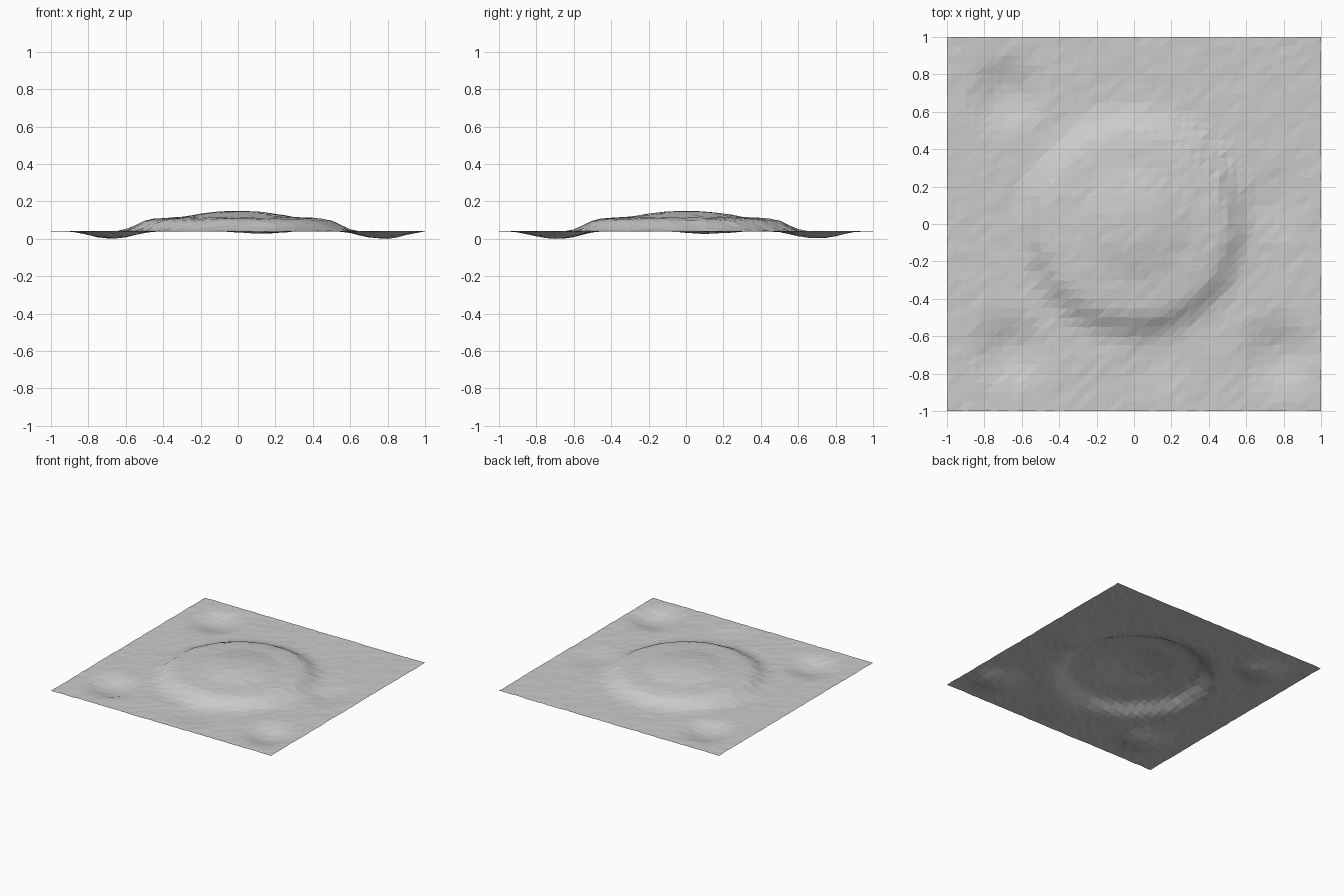
import bpy, bmesh, math, random
from mathutils import Vector, noise

if "Cube" in bpy.data.objects:
    bpy.data.objects.remove(bpy.data.objects["Cube"])

random.seed(4)
N = 40  # grid cells per side

# stepped mound: radius, height above the flat ground
PROFILE = [(0, 0.108), (0.1, 0.106), (0.2, 0.094), (0.3, 0.077), (0.4, 0.071),
           (0.46, 0.066), (0.51, 0.054), (0.56, 0.026), (0.61, 0.006), (0.66, 0)]
# hollows: x, y, radius, depth
HOLLOWS = [(-0.68, 0.7, 0.25, 0.04), (-0.67, -0.68, 0.25, 0.04),
           (0.77, -0.7, 0.26, 0.04), (0.12, -0.74, 0.24, 0.013),
           (0.74, 0.12, 0.24, 0.013)]


def mound(r):
    for (r0, h0), (r1, h1) in zip(PROFILE, PROFILE[1:]):
        if r <= r1:
            return h0 + (h1 - h0) * (r - r0) / (r1 - r0)
    return 0.0


def height(x, y):
    z = 0.046 + mound(math.hypot(x, y))
    for hx, hy, rad, depth in HOLLOWS:
        d = math.hypot(x - hx, y - hy) / rad
        if d < 1:
            z -= depth * 0.5 * (1 + math.cos(math.pi * d))
    edge = min(1.0, (1 - max(abs(x), abs(y))) * 5 + 0.2)
    return z + 0.002 * edge * noise.noise(Vector((x * 6, y * 6, 0)))


# terrain sheet with slightly uneven vertices
bm = bmesh.new()
grid = []
for j in range(N + 1):
    row = []
    for i in range(N + 1):
        x, y = -1 + 2 * i / N, -1 + 2 * j / N
        z = height(x, y) + random.uniform(-0.0018, 0.0018)
        x += random.uniform(-0.004, 0.004)
        y += random.uniform(-0.004, 0.004)
        row.append(bm.verts.new((max(-1, min(1, x)), max(-1, min(1, y)), z)))
    grid.append(row)
for j in range(N):
    for i in range(N):
        a, b = grid[j][i], grid[j][i + 1]
        c, d = grid[j + 1][i + 1], grid[j + 1][i]
        bm.faces.new((a, b, c))
        bm.faces.new((a, c, d))

# rest the lowest point on the floor
low = min(v.co.z for v in bm.verts)
for v in bm.verts:
    v.co.z -= low

me = bpy.data.meshes.new("terrain_sheet")
bm.to_mesh(me)
bm.free()
bpy.context.collection.objects.link(bpy.data.objects.new("terrain_sheet", me))
